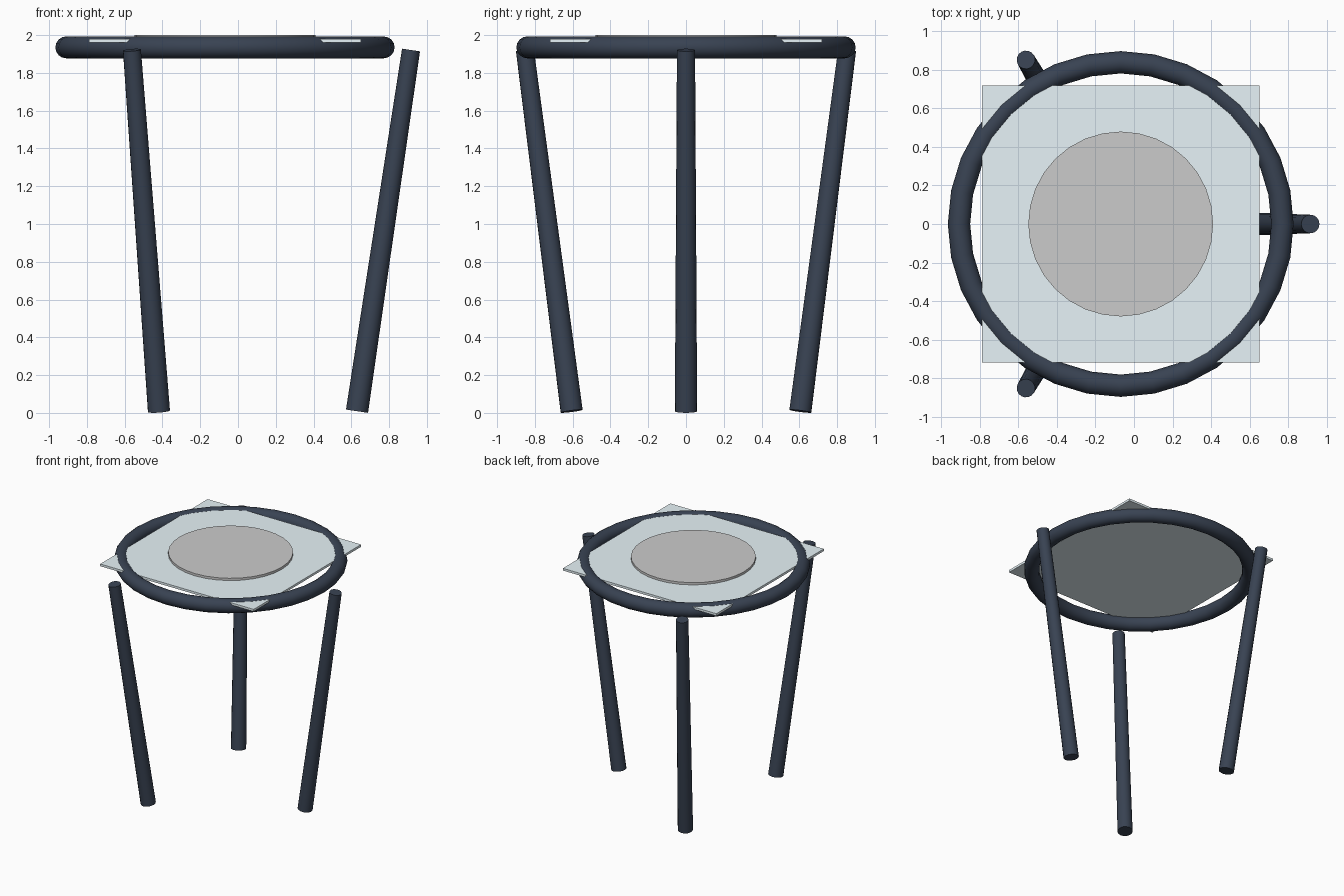
import bpy, math
from mathutils import Vector

if "Cube" in bpy.data.objects:
    bpy.data.objects.remove(bpy.data.objects["Cube"])

CX = -0.069  # common axis of ring, plate, disc and legs


def material(name, rgb):
    m = bpy.data.materials.new(name)
    m.diffuse_color = (*rgb, 1)
    m.use_nodes = True
    m.node_tree.nodes["Principled BSDF"].inputs["Base Color"].default_value = m.diffuse_color
    return m


def finish(name, mat=None, smooth=True):
    ob = bpy.context.object
    ob.name = name
    if mat:
        ob.data.materials.append(mat)
    if smooth:
        bpy.ops.object.shade_smooth_by_angle(angle=math.radians(35))
    return ob


dark = material("dark_blue", (0.04, 0.055, 0.085))
pale = material("pale_glass", (0.8, 0.9, 0.94))

# Ring around the top
bpy.ops.mesh.primitive_torus_add(major_segments=32, minor_segments=16,
                                 major_radius=0.84, minor_radius=0.058,
                                 location=(CX, 0, 1.935))
finish("top_ring", dark)

# Square plate poking through the ring at its corners
bpy.ops.mesh.primitive_cube_add(size=1, location=(CX, 0, 1.971))
plate = finish("square_plate", pale, False)
plate.scale = (1.44, 1.44, 0.019)

# Round disc on the plate
bpy.ops.mesh.primitive_cylinder_add(vertices=32, radius=0.48, depth=0.02,
                                    location=(CX, 0, 1.99))
finish("centre_disc")

# Three tapered legs, leaning outwards to the top
for i in range(3):
    a = i * 2 * math.pi / 3
    d = Vector((math.cos(a), math.sin(a), 0))
    foot = Vector((CX, 0, 0.009)) + d * 0.699
    head = Vector((CX, 0, 1.921)) + d * 0.985
    axis = head - foot
    bpy.ops.mesh.primitive_cone_add(vertices=16, radius1=0.059, radius2=0.048,
                                    depth=axis.length, location=(foot + head) / 2)
    leg = finish(f"leg_{i + 1}", dark)
    leg.rotation_euler = axis.to_track_quat('Z', 'Y').to_euler()
